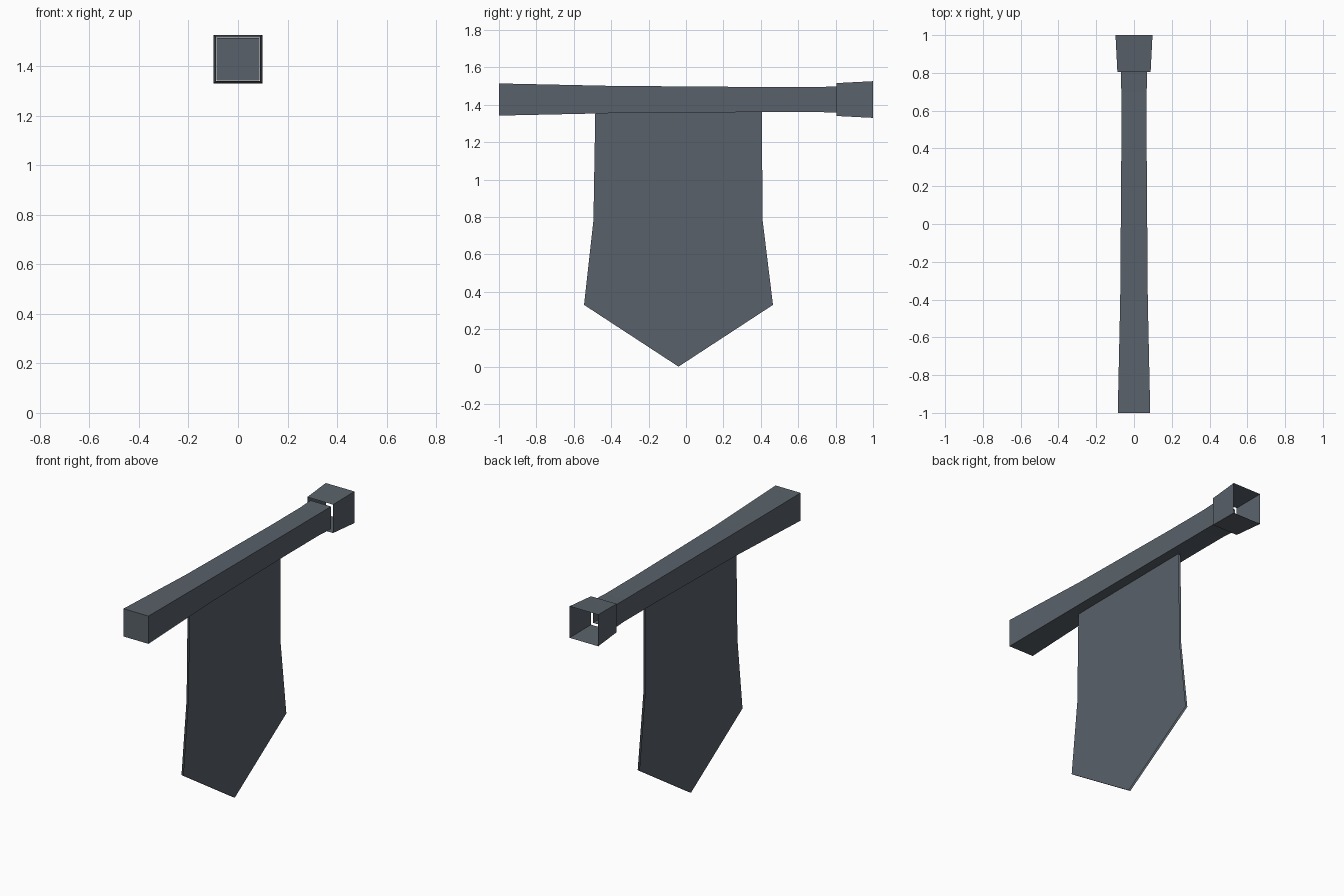
import bpy, bmesh

cube = bpy.data.objects.get("Cube")
if cube:
    bpy.data.objects.remove(cube, do_unlink=True)

# Single slate colour
slate = bpy.data.materials.new("slate_grey")
colour = (0.10, 0.12, 0.143, 1)
slate.use_nodes = True
slate.diffuse_color = colour
bsdf = next(n for n in slate.node_tree.nodes if n.type == 'BSDF_PRINCIPLED')
bsdf.inputs["Base Color"].default_value = colour

POLE_Z = 1.428


def finish(name, bm):
    mesh = bpy.data.meshes.new(name)
    bm.to_mesh(mesh)
    bm.free()
    mesh.materials.append(slate)
    obj = bpy.data.objects.new(name, mesh)
    bpy.context.collection.objects.link(obj)
    return obj


def square_tube(name, sections, cap_front=False):
    """Loft square sections given as (y, half width) along the pole axis."""
    bm = bmesh.new()
    rings = []
    for y, h in sections:
        corners = ((-h, -h), (h, -h), (h, h), (-h, h))
        rings.append([bm.verts.new((x, y, POLE_Z + z)) for x, z in corners])
    for a, b in zip(rings, rings[1:]):
        for i in range(4):
            j = (i + 1) % 4
            bm.faces.new((a[i], a[j], b[j], b[i]))
    if cap_front:
        bm.faces.new(rings[0])
    bmesh.ops.recalc_face_normals(bm, faces=bm.faces)
    return finish(name, bm)


# Tapered pole, closed at the front end
square_tube("pole", [(-1, 0.086), (-0.4, 0.073), (0.4, 0.067),
                     (0.7, 0.067), (0.81, 0.07)], cap_front=True)

# Flared open socket around the back end
square_tube("socket", [(0.805, 0.088), (1, 0.098)])

# Pointed cloth: two sheets with open edges
outline = [(-0.485, 1.362), (-0.495, 0.78), (-0.545, 0.33), (-0.04, 0),
           (0.465, 0.33), (0.41, 0.78), (0.405, 1.362)]
for side, name in ((1, "banner_left_sheet"), (-1, "banner_right_sheet")):
    bm = bmesh.new()
    verts = [bm.verts.new((side * 0.006, y, z)) for y, z in outline]
    face = bm.faces.new(verts)
    face.normal_update()
    if face.normal.x * side < 0:
        face.normal_flip()
    finish(name, bm)
